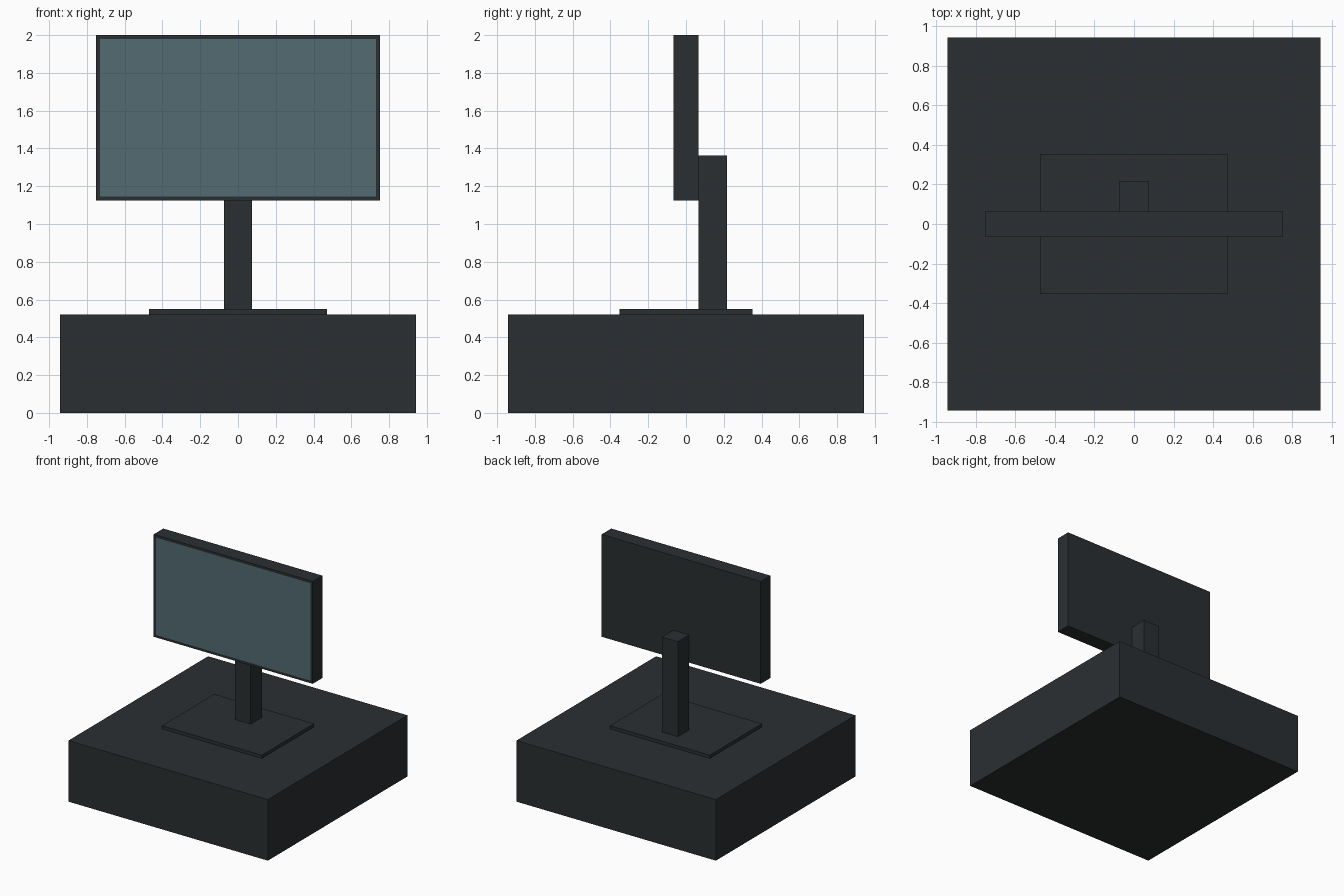
import bpy, bmesh

if "Cube" in bpy.data.objects:
    bpy.data.objects.remove(bpy.data.objects["Cube"])


def material(name, rgb):
    mat = bpy.data.materials.new(name)
    mat.diffuse_color = (*rgb, 1.0)
    mat.use_nodes = True
    mat.node_tree.nodes["Principled BSDF"].inputs["Base Color"].default_value = mat.diffuse_color
    return mat


def box(name, x, y, z, mat):
    """Box from (min, max) pairs on each axis."""
    bm = bmesh.new()
    bmesh.ops.create_cube(bm, size=1.0)
    for v in bm.verts:
        for i, (lo, hi) in enumerate((x, y, z)):
            v.co[i] = hi if v.co[i] > 0 else lo
    mesh = bpy.data.meshes.new(name)
    bm.to_mesh(mesh)
    bm.free()
    mesh.materials.append(mat)
    obj = bpy.data.objects.new(name, mesh)
    bpy.context.collection.objects.link(obj)
    return obj


dark = material("dark_plastic", (0.024, 0.028, 0.031))
glass = material("screen_glass", (0.085, 0.147, 0.165))

# Computer case, foot plate and upright
box("case", (-0.943, 0.943), (-0.943, 0.943), (0, 0.522), dark)
box("stand_foot", (-0.472, 0.472), (-0.353, 0.353), (0.522, 0.55), dark)
box("stand_post", (-0.075, 0.075), (0.065, 0.218), (0.55, 1.362), dark)

# Monitor with the screen inset into its front face
monitor = box("monitor", (-0.752, 0.752), (-0.065, 0.065), (1.125, 2.0), dark)
monitor.data.materials.append(glass)
bm = bmesh.new()
bm.from_mesh(monitor.data)
bm.normal_update()
front = min(bm.faces, key=lambda f: f.calc_center_median().y)
bmesh.ops.inset_region(bm, faces=[front], thickness=0.03)
front.material_index = 1
bm.to_mesh(monitor.data)
bm.free()
